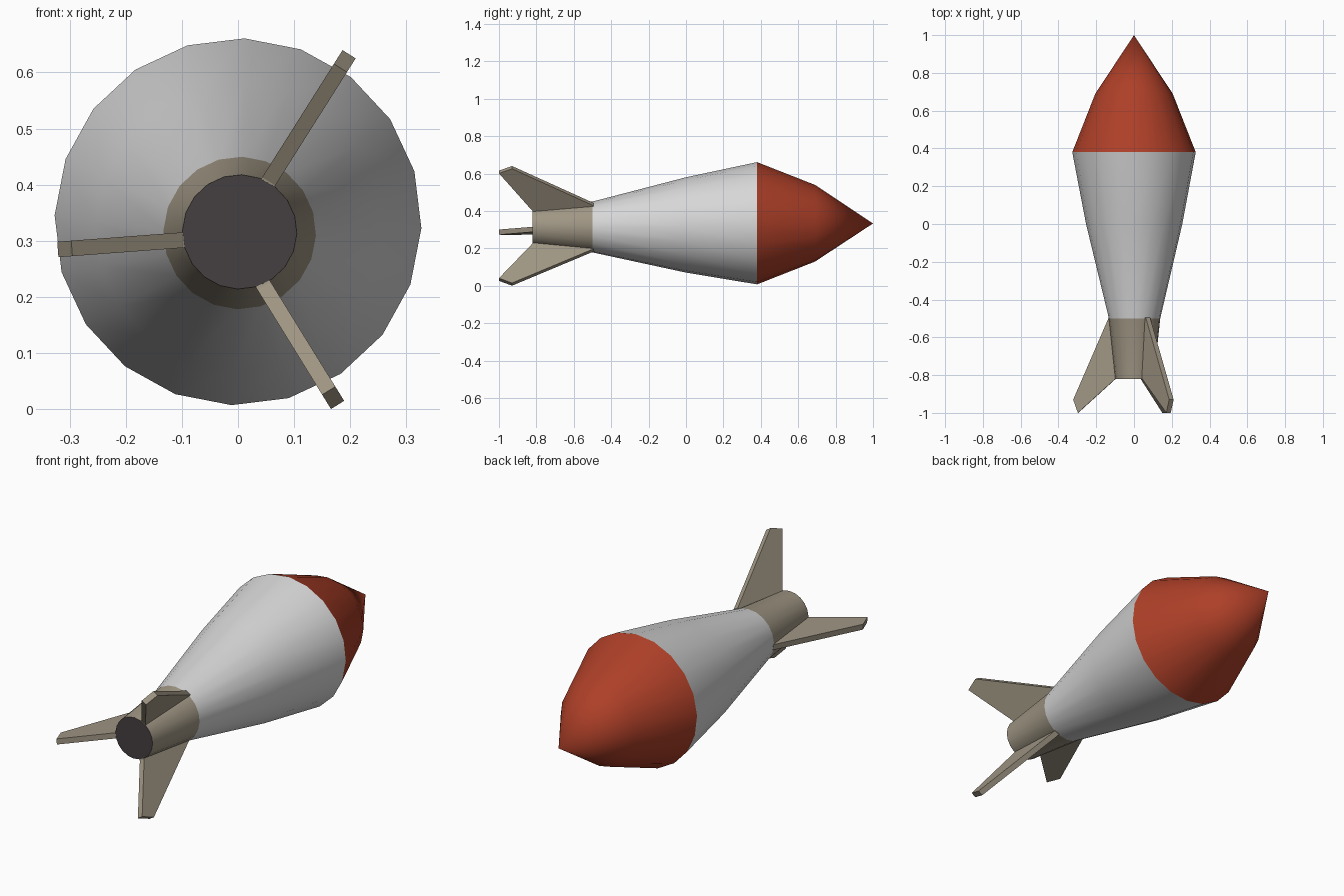
import bpy, bmesh, math
from mathutils import Vector

if "Cube" in bpy.data.objects:
    bpy.data.objects.remove(bpy.data.objects["Cube"])

SIDES = 20


def material(name, rgb):
    m = bpy.data.materials.new(name)
    m.diffuse_color = (*rgb, 1)
    m.use_nodes = True
    m.node_tree.nodes["Principled BSDF"].inputs["Base Color"].default_value = m.diffuse_color
    return m


RED = material("nose_red", (0.42, 0.05, 0.021))
GREY = material("body_light_grey", (0.68, 0.68, 0.68))
TAN = material("tail_tan", (0.35, 0.305, 0.23))
DARK = material("exhaust_dark", (0.06, 0.05, 0.052))


def finish(name, bm, mats, smooth=True):
    bmesh.ops.recalc_face_normals(bm, faces=bm.faces)
    me = bpy.data.meshes.new(name)
    bm.to_mesh(me)
    bm.free()
    for m in mats:
        me.materials.append(m)
    ob = bpy.data.objects.new(name, me)
    bpy.context.collection.objects.link(ob)
    if smooth:
        bpy.ops.object.select_all(action='DESELECT')
        ob.select_set(True)
        bpy.context.view_layer.objects.active = ob
        bpy.ops.object.shade_smooth_by_angle(angle=math.radians(30))
    return ob


# Hull: rings along y as (y, radius, centre x, centre z), nose to tail
rings = [(0.69, 0.205, 0, 0.334), (0.38, 0.327, 0, 0.334),
         (0.0, 0.255, 0.001, 0.325), (-0.5, 0.136, 0.003, 0.314),
         (-0.82, 0.102, 0.003, 0.316)]
bm = bmesh.new()
loops = []
for y, r, cx, cz in rings:
    loop = []
    for i in range(SIDES):
        a = math.tau * i / SIDES - math.radians(2)
        loop.append(bm.verts.new((cx + r * math.cos(a), y, cz + r * math.sin(a))))
    loops.append(loop)
tip = bm.verts.new((0, 1.0, 0.333))
for i in range(SIDES):
    j = (i + 1) % SIDES
    bm.faces.new((tip, loops[0][i], loops[0][j]))
    for a, b in zip(loops, loops[1:]):
        bm.faces.new((a[i], b[i], b[j], a[j]))
bm.faces.new(loops[-1])
# Colour by position along the hull
for f in bm.faces:
    y = f.calc_center_median().y
    f.material_index = 0 if y > 0.38 else 1 if y > -0.5 else 2 if y > -0.81 else 3
finish("rocket_hull", bm, [RED, GREY, TAN, DARK])


# Fins: swept plates (radius, y outline) pushed out around the tail
def fin(name, angle, oz, root, lead, trail):
    a = math.radians(angle)
    out = Vector((math.cos(a), 0, math.sin(a)))
    side = Vector((-math.sin(a), 0, math.cos(a))) * 0.0138
    o = Vector((0.003, 0, oz))
    outline = [(root - 0.05, -0.49), (root, -0.495), (lead, -0.93), (trail, -1.0),
               (root - 0.035, -0.82), (root - 0.06, -0.815)]
    bm = bmesh.new()
    rows = [[bm.verts.new(o + out * r + s * side + Vector((0, y, 0)))
             for r, y in outline] for s in (-1, 1)]
    bm.faces.new(rows[0])
    bm.faces.new(rows[1][::-1])
    n = len(outline)
    for i in range(n):
        j = (i + 1) % n
        bm.faces.new((rows[0][i], rows[0][j], rows[1][j], rows[1][i]))
    finish(name, bm, [TAN], smooth=False)


fin("fin_left", 184.3, 0.309, 0.136, 0.325, 0.30)
fin("fin_upper_right", 57.7, 0.324, 0.132, 0.365, 0.336)
fin("fin_lower_right", -58.3, 0.29, 0.118, 0.332, 0.302)
